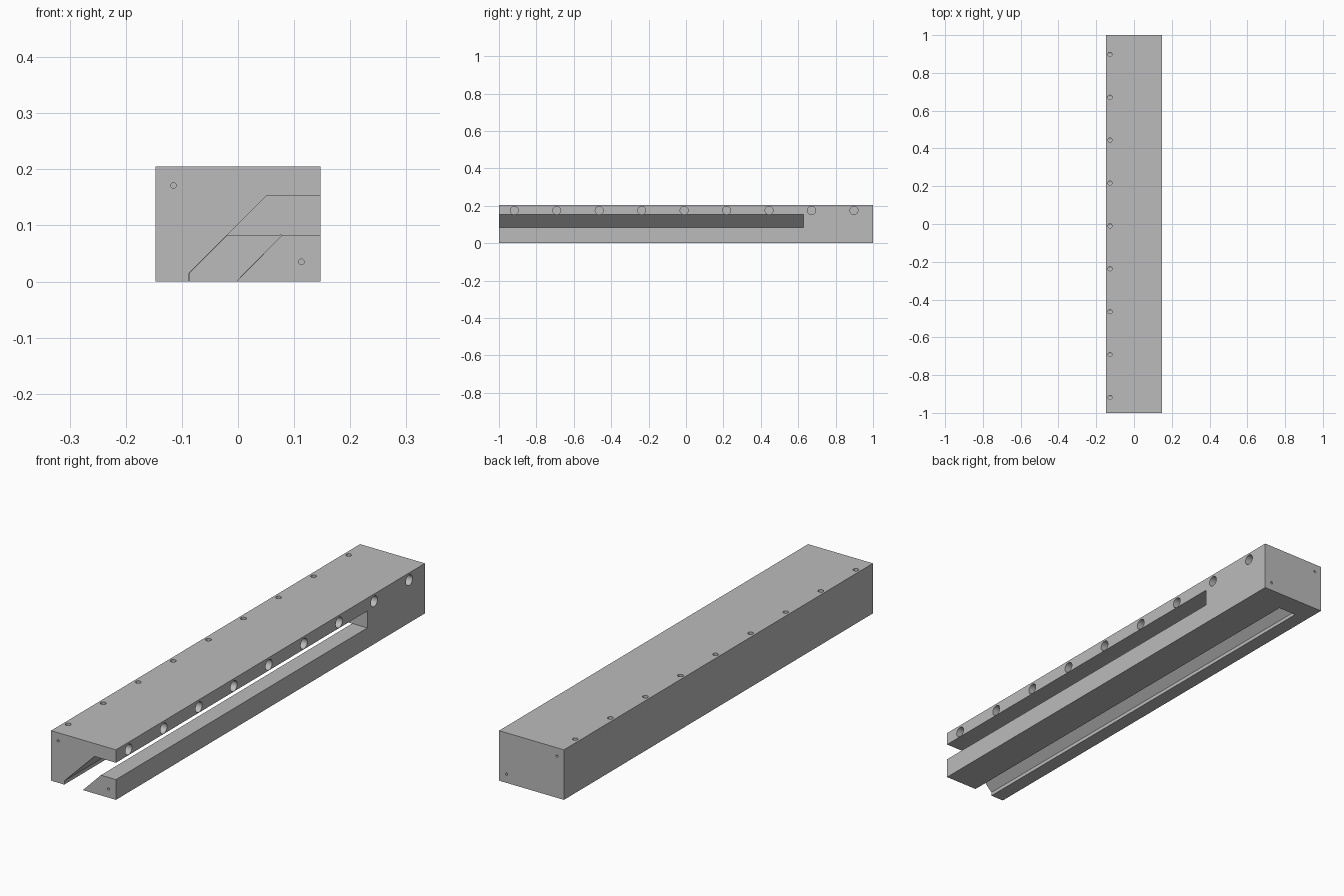
import bpy
import math
from mathutils import Vector

default = bpy.data.objects.get("Cube")
if default:
    bpy.data.objects.remove(default, do_unlink=True)

HALF_W, HEIGHT = 0.147, 0.205

# One plain grey material
grey = bpy.data.materials.new("plain grey")
grey.use_nodes = True
colour = (0.5, 0.5, 0.5, 1.0)
grey.diffuse_color = colour
grey.node_tree.nodes["Principled BSDF"].inputs["Base Color"].default_value = colour


def prism(name, profile, y0, y1):
    """Extrude an x-z profile along y."""
    n = len(profile)
    verts = [(x, y, z) for y in (y0, y1) for x, z in profile]
    faces = [tuple(range(n)), tuple(reversed(range(n, 2 * n)))]
    faces += [(i, i + n, (i + 1) % n + n, (i + 1) % n) for i in range(n)]
    mesh = bpy.data.meshes.new(name)
    mesh.from_pydata(verts, [], faces)
    mesh.materials.append(grey)
    ob = bpy.data.objects.new(name, mesh)
    bpy.context.collection.objects.link(ob)
    bpy.context.view_layer.objects.active = ob
    bpy.ops.object.select_all(action='DESELECT')
    ob.select_set(True)
    bpy.ops.object.mode_set(mode='EDIT')
    bpy.ops.mesh.select_all(action='SELECT')
    bpy.ops.mesh.normals_make_consistent(inside=False)
    bpy.ops.object.mode_set(mode='OBJECT')
    return ob


def rod(start, end, radius, sides):
    """Round cutter between two points."""
    a, b = Vector(start), Vector(end)
    bpy.ops.mesh.primitive_cylinder_add(
        vertices=sides, radius=radius, depth=(b - a).length, location=(a + b) / 2,
        rotation=(b - a).to_track_quat('Z', 'Y').to_euler())
    ob = bpy.context.object
    ob.data.materials.append(grey)
    return ob


def cut(target, cutter):
    """Subtract the cutter from the target, then discard it."""
    cutter.hide_render = True
    mod = target.modifiers.new("cut", 'BOOLEAN')
    mod.operation = 'DIFFERENCE'
    mod.solver = 'EXACT'
    mod.object = cutter
    bpy.context.view_layer.objects.active = target
    bpy.ops.object.modifier_apply(modifier=mod.name)
    bpy.data.objects.remove(cutter, do_unlink=True)


# Rectangular bar
body = prism("bar_body", [(-HALF_W, 0), (HALF_W, 0), (HALF_W, HEIGHT), (-HALF_W, HEIGHT)], -1, 1)

# Slanted slot running from the side to the underside, open at the front
slot = [(0.2, 0.152), (0.05, 0.152), (-0.087, 0.015), (-0.087, -0.05),
        (-0.003, -0.05), (-0.003, 0), (0.079, 0.083), (0.2, 0.083)]
cut(body, prism("slot_cutter", slot, -1.1, 0.627))

# Lower channel continuing past the end of the side slot
channel = [(-0.02, 0.081), (-0.0865, 0.0148), (-0.0865, -0.04),
           (-0.0035, -0.04), (-0.0035, 0), (0.078, 0.0825)]
cut(body, prism("channel_cutter", channel, 0.5, 0.91))

# Row of side bores, each met by a small hole from the top
for i in range(9):
    y = -0.918 + 0.227 * i
    cut(body, rod((0.2, y, 0.175), (-0.138, y, 0.175), 0.0215, 32))
    cut(body, rod((-0.127, y, 0.25), (-0.127, y, 0.175), 0.011, 20))

# Screw holes in both end faces
for end in (-1, 1):
    for x, z in ((-0.115, 0.171), (0.113, 0.035)):
        cut(body, rod((x, end * 1.05, z), (x, end * 0.96, z), 0.005, 16))

# Keep flat faces crisp and the bores smooth
bpy.ops.object.select_all(action='DESELECT')
body.select_set(True)
bpy.context.view_layer.objects.active = body
bpy.ops.object.shade_smooth_by_angle(angle=math.radians(30))
